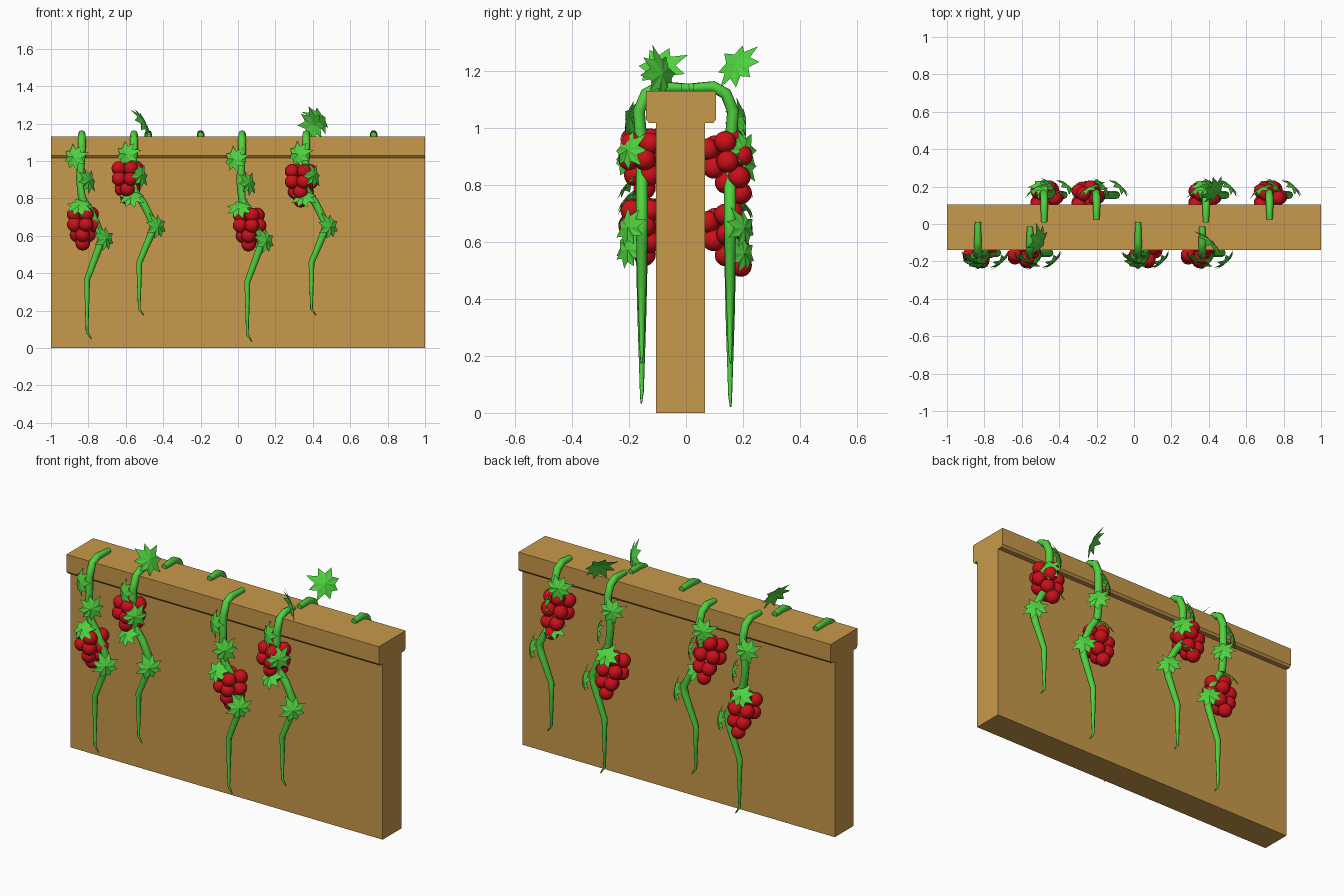
import bpy, bmesh
from math import sin, cos, pi
from mathutils import Vector, Matrix

if "Cube" in bpy.data.objects:
    bpy.data.objects.remove(bpy.data.objects["Cube"])


def material(name, rgb):
    m = bpy.data.materials.new(name)
    m.diffuse_color = (*rgb, 1)
    m.use_nodes = True
    m.node_tree.nodes["Principled BSDF"].inputs["Base Color"].default_value = m.diffuse_color
    return m


WOOD = material("tan", (0.58, 0.32, 0.07))
GREEN = material("leaf_green", (0.08, 0.65, 0.05))
RED = material("berry_red", (0.6, 0.005, 0.01))


def add_object(name, bm, mat, smooth=False):
    me = bpy.data.meshes.new(name)
    bm.to_mesh(me)
    bm.free()
    me.materials.append(mat)
    for p in me.polygons:
        p.use_smooth = smooth
    ob = bpy.data.objects.new(name, me)
    bpy.context.collection.objects.link(ob)
    return ob


# Wall with overhanging cap: one profile extruded along x
profile = [(-0.105, 0), (0.067, 0), (0.067, 1.017), (0.095, 1.017), (0.105, 1.03),
           (0.105, 1.13), (-0.14, 1.13), (-0.14, 1.03), (-0.13, 1.017), (-0.105, 1.017)]
bm = bmesh.new()
face = bm.faces.new([bm.verts.new((-1, y, z)) for y, z in profile])
ext = bmesh.ops.extrude_face_region(bm, geom=[face])
bmesh.ops.translate(bm, vec=(2, 0, 0), verts=[v for v in ext["geom"] if isinstance(v, bmesh.types.BMVert)])
bmesh.ops.recalc_face_normals(bm, faces=bm.faces)
add_object("wall", bm, WOOD)


def add_leaf(bm, centre, normal, radius, spin):
    """Eight pointed star leaf with a raised middle."""
    rot = Vector(normal).to_track_quat('Z', 'Y').to_matrix().to_4x4()
    mat = Matrix.Translation(centre) @ rot @ Matrix.Rotation(spin, 4, 'Z')
    tips = [1.1, 0.92, 1.0, 0.88, 0.8, 0.88, 1.0, 0.92]
    ring = []
    for i in range(16):
        r = radius * (tips[i // 2] if i % 2 == 0 else 0.56)
        a = i * pi / 8
        z = -0.012 if i % 2 == 0 else 0.0
        ring.append(bm.verts.new(mat @ Vector((r * cos(a), r * sin(a), z))))
    mid = bm.verts.new(mat @ Vector((0, 0, 0.1 * radius)))
    for i in range(16):
        bm.faces.new((mid, ring[i], ring[(i + 1) % 16]))


# Shared vine layout: (x offset, y distance from wall middle, drop below z = 1.15, radius)
STEM = [(0, 0.00, 0.01, 0.016), (0, 0.095, 0.005, 0.02), (0, 0.14, 0.03, 0.021),
        (0, 0.165, 0.09, 0.021), (-0.01, 0.155, 0.22, 0.021), (0.0, 0.155, 0.31, 0.021),
        (0.05, 0.155, 0.38, 0.021), (0.105, 0.155, 0.49, 0.021), (0.095, 0.155, 0.54, 0.02),
        (0.028, 0.155, 0.70, 0.016), (0.028, 0.155, 0.95, 0.007), (0.052, 0.157, 0.985, 0.003)]
# Leaves: x offset, y distance, drop, normal, radius, spin
LEAVES = [(-0.04, 0.19, 0.115, (-0.45, -0.85, 0.2), 0.078, 0.3),
          (0.035, 0.20, 0.23, (0.75, -0.62, 0.2), 0.078, 0.8),
          (-0.015, 0.20, 0.35, (-0.15, -0.7, 0.7), 0.078, 1.2),
          (0.125, 0.20, 0.505, (0.65, -0.72, 0.2), 0.078, 2.0)]


def add_vine(name, x, side, start, stretch, lift):
    top = 1.15
    # Tapered stem
    cu = bpy.data.curves.new(name + "_stem", 'CURVE')
    cu.dimensions = '3D'
    cu.bevel_depth = 1.0
    cu.bevel_resolution = 2
    cu.use_fill_caps = True
    sp = cu.splines.new('POLY')
    sp.points.add(len(STEM) - 1)
    for i, (p, (dx, y, d, r)) in enumerate(zip(sp.points, STEM)):
        d = d * stretch if i > 3 else d
        yy = start if i == 0 else side * y
        p.co = (x + dx, yy, top - d + (lift if i > 3 else 0), 1)
        p.radius = r
    cu.materials.append(GREEN)
    ob = bpy.data.objects.new(name + "_stem", cu)
    bpy.context.collection.objects.link(ob)
    # Leaves
    bm = bmesh.new()
    for dx, y, d, n, r, spin in LEAVES:
        add_leaf(bm, (x + dx, side * y, top - d * stretch + lift),
                 (n[0], -side * n[1], n[2]), r, spin)
    add_object(name + "_leaves", bm, GREEN)


def add_grapes(name, centre, tilt, length):
    bm = bmesh.new()
    rows = [(0.075, 0.05, 4, 0.4), (0.02, 0.056, 5, 0.0), (-0.035, 0.034, 3, 0.5), (-0.08, 0.0, 1, 0.0)]
    rot = Matrix.Translation(centre) @ Matrix.Rotation(tilt, 4, 'X')
    for z, r, n, a0 in rows:
        for i in range(n):
            a = a0 + 2 * pi * i / n
            pos = Matrix.Translation((r * cos(a), r * sin(a), z * length))
            bmesh.ops.create_uvsphere(bm, u_segments=16, v_segments=10, radius=0.039, matrix=rot @ pos)
    add_object(name + "_grapes", bm, RED, True)


# Vines: name, x, side, start y, stretch, lift, grape x offset, grape z
VINES = [("front_long_vine_1", -0.835, -1, 0.01, 1.12, 0.0, 0.005, 0.64),
         ("front_short_vine_1", -0.556, -1, -0.015, 0.99, 0.0, -0.035, 0.885),
         ("front_long_vine_2", 0.022, -1, 0.01, 1.12, -0.012, 0.035, 0.635),
         ("front_short_vine_2", 0.365, -1, -0.015, 0.99, 0.0, -0.03, 0.87),
         ("back_long_vine_1", -0.48, 1, 0.01, 1.12, -0.025, 0.01, 0.605),
         ("back_short_vine_1", -0.20, 1, 0.025, 0.99, 0.0, -0.05, 0.86),
         ("back_long_vine_2", 0.385, 1, 0.01, 1.12, -0.025, -0.01, 0.605),
         ("back_short_vine_2", 0.725, 1, 0.025, 0.99, 0.0, 0.0, 0.86)]
for name, x, side, start, stretch, lift, gx, gz in VINES:
    add_vine(name, x, side, start, stretch, lift)
    if side < 0:
        add_grapes(name, (x + gx, -0.145, gz), 0.0, 1.0)
    else:
        add_grapes(name, (x + gx, 0.155, gz), 0.4, 1.2)

# Large upright leaves on top of the wall
for i, (c, n) in enumerate([((-0.51, -0.09, 1.21), (0.83, -0.25, 0.5)),
                            ((0.40, -0.09, 1.19), (0.62, 0.75, 0.2)),
                            ((0.43, 0.18, 1.22), (0.65, -0.55, 0.5))]):
    bm = bmesh.new()
    add_leaf(bm, c, n, 0.098, 0.6 + i)
    add_object("top_leaf_%d" % (i + 1), bm, GREEN)
